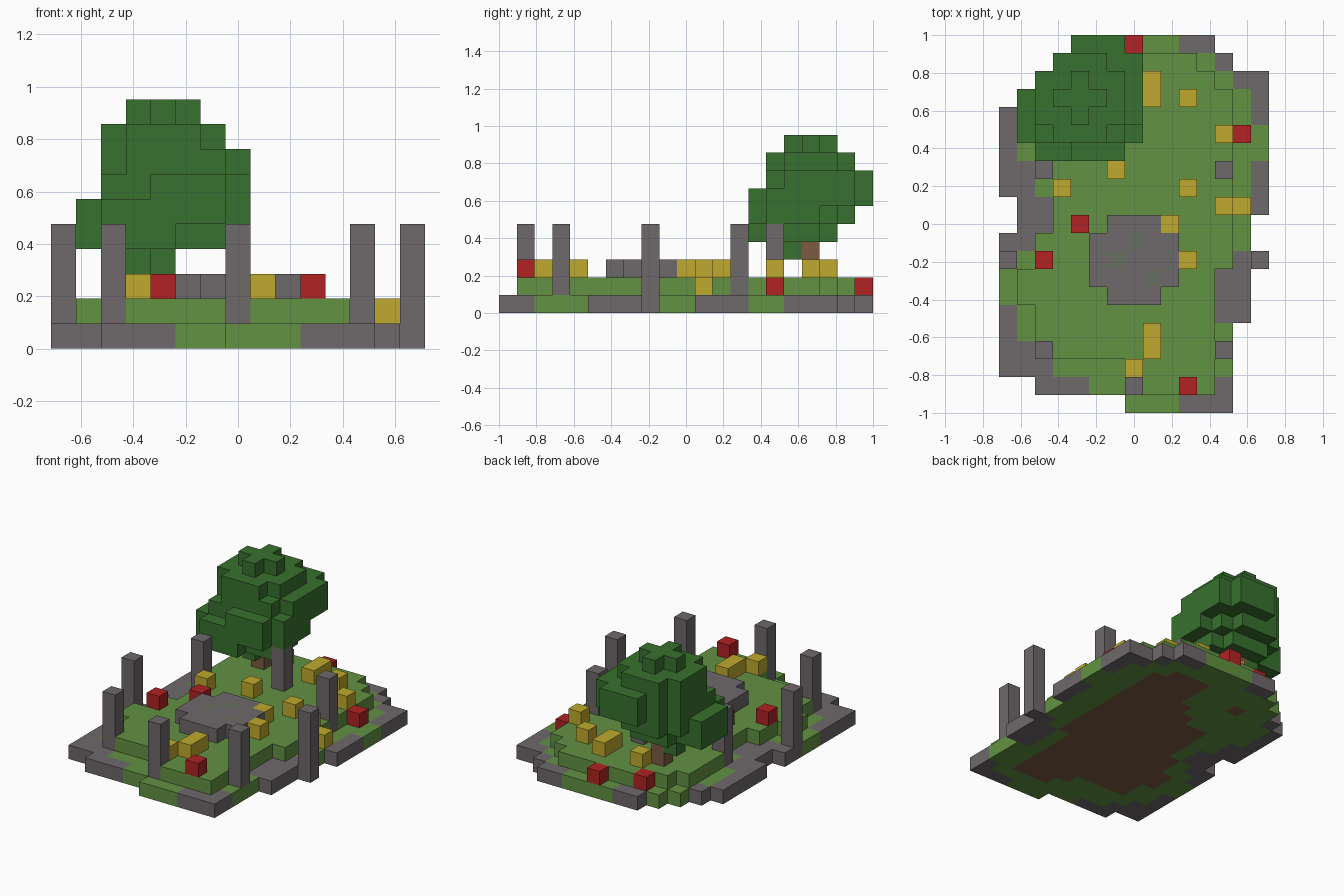
import bpy
import bmesh
from mathutils import Vector

if "Cube" in bpy.data.objects:
    bpy.data.objects.remove(bpy.data.objects["Cube"], do_unlink=True)

COLS, ROWS = 15, 21
S = 2 / ROWS  # block size


def srgb(r, g, b):
    return tuple(((c / 255 + 0.055) / 1.055) ** 2.4 for c in (r, g, b)) + (1,)


PALETTE = {
    "stone": srgb(110, 104, 106),
    "mossy_stone": srgb(107, 110, 98),
    "grass": srgb(99, 146, 66),
    "leaf_green": srgb(56, 113, 46),
    "soil_brown": srgb(125, 90, 66),
    "yellow": srgb(191, 170, 45),
    "red": srgb(178, 34, 36),
}
NAMES = list(PALETTE)
MATS = []
for label, colour in PALETTE.items():
    m = bpy.data.materials.new(label)
    m.use_nodes = True
    m.diffuse_color = colour
    m.node_tree.nodes["Principled BSDF"].inputs["Base Color"].default_value = colour
    MATS.append(m)

blocks = {}  # (column, row from the back, level) -> (part, colour)


def put(part, colour, col, row, level):
    blocks[(col, row, level)] = (part, colour)


def put_rows(part, colour, level, first_row, spans):
    for n, (lo, hi) in enumerate(spans):
        for col in range(lo, hi + 1):
            put(part, colour, col, first_row + n, level)


# Raised lawn
lawn = [(5, 10), (3, 11)] + [(2, 12)] * 4 + [(3, 12)] * 4 + [(2, 12)] * 2
lawn += [(1, 11)] * 2 + [(2, 11)] * 2 + [(3, 11), (7, 11), (8, 11)]
put_rows("lawn", "grass", 1, 1, lawn)
lawn_cells = {(col, row) for col, row, level in blocks}

# Ground slab: stone first, then the grass that covers its middle
slab = [(4, 11), (3, 12), (2, 14), (1, 14)] + [(0, 14)] * 5 + [(1, 14), (1, 13)]
slab += [(0, 13), (0, 14)] + [(0, 13)] * 3 + [(0, 12)] * 3 + [(2, 12), (7, 12)]
put_rows("ground_slab", "stone", 0, 0, slab)
turf = [(6, 9), (3, 11), (2, 12), (2, 13), (1, 13)] + [(1, 14)] * 2 + [(2, 13)] * 2
turf += [(3, 13)] * 2 + [(2, 13), (1, 12)] + [(0, 11)] * 2 + [(1, 11), (1, 12)]
turf += [(2, 12), (3, 12), (5, 11), (7, 9)]
put_rows("ground_slab", "grass", 0, 0, turf)

# Soil under the inner lawn, away from the tree
TREE = (4, 3)
for col, row in lawn_cells:
    around = {(col + 1, row), (col - 1, row), (col, row + 1), (col, row - 1)}
    if around <= lawn_cells and Vector((col - TREE[0], row - TREE[1])).length > 3.2:
        put("ground_slab", "soil_brown", col, row, 0)

# Stone platform in the middle
put_rows("platform", "stone", 2, 10, [(6, 8), (5, 9), (5, 9), (5, 9), (6, 8)])
for col, row in [(7, 11), (6, 12), (8, 13)]:
    put("platform", "mossy_stone", col, row, 2)

# Ring of standing stones
for col, row in [(7, 19), (2, 17), (12, 17), (0, 12), (14, 12), (2, 7), (12, 7), (7, 5)]:
    for level in range(1, 5):
        put("standing_stones", "stone", col, row, level)

# Tree trunk and crown
for level in range(5):
    put("trunk", "soil_brown", *TREE, level)
put("crown", "leaf_green", 4, 4, 3)
put("crown", "leaf_green", 3, 3, 3)
CROWN = {
    4: (2, [(3, 5), (1, 6), (1, 6), (1, 6), (2, 4)]),
    5: (1, [(3, 5), (2, 6), (1, 7), (1, 7), (1, 7), (2, 6)]),
    6: (0, [(4, 6), (3, 7), (2, 7), (2, 7), (2, 7), (2, 7), (4, 6)]),
    7: (0, [(4, 6), (3, 7), (2, 7), (2, 7), (2, 7), (3, 6)]),
    8: (1, [(3, 5), (2, 6), (2, 6), (2, 6), (3, 5)]),
    9: (2, [(4, 4), (3, 5), (4, 4)]),
}
for level, (first, spans) in CROWN.items():
    put_rows("crown", "leaf_green", level, first, spans)

# Flowers on the lawn, and a few lower ones along its edge
for col, row in [(8, 2), (8, 3), (10, 3), (5, 2), (12, 5), (6, 7), (3, 8), (10, 8),
                 (12, 9), (9, 10), (10, 12), (8, 16), (8, 17), (7, 18)]:
    put("yellow_flowers", "yellow", col, row, 2)
put("yellow_flowers", "yellow", 13, 9, 1)
for col, row, level in [(4, 10, 2), (2, 12, 2), (10, 19, 2), (7, 0, 1), (4, 1, 1), (13, 5, 1)]:
    put("red_flowers", "red", col, row, level)

# Turn each part into a mesh, keeping only faces that are not buried
AXES = [Vector(v) for v in ((1, 0, 0), (0, 1, 0), (0, 0, 1))]


def build(part):
    bm = bmesh.new()
    for (col, row, level), (owner, colour) in blocks.items():
        if owner != part:
            continue
        centre = Vector((col - (COLS - 1) / 2, (ROWS - 1) / 2 - row, level + 0.5))
        for a in range(3):
            for side in (-1, 1):
                n = AXES[a] * side
                if (col + int(n.x), row - int(n.y), level + int(n.z)) in blocks:
                    continue
                u = AXES[(a + 1) % 3] / 2
                v = AXES[(a + 2) % 3] / 2 * side
                mid = centre + n / 2
                ring = [mid - u - v, mid + u - v, mid + u + v, mid - u + v]
                face = bm.faces.new([bm.verts.new(p * S) for p in ring])
                face.material_index = NAMES.index(colour)
    bmesh.ops.remove_doubles(bm, verts=bm.verts, dist=S / 100)
    mesh = bpy.data.meshes.new(part)
    bm.to_mesh(mesh)
    bm.free()
    for m in MATS:
        mesh.materials.append(m)
    bpy.context.collection.objects.link(bpy.data.objects.new(part, mesh))


for part in sorted({owner for owner, _ in blocks.values()}):
    build(part)
